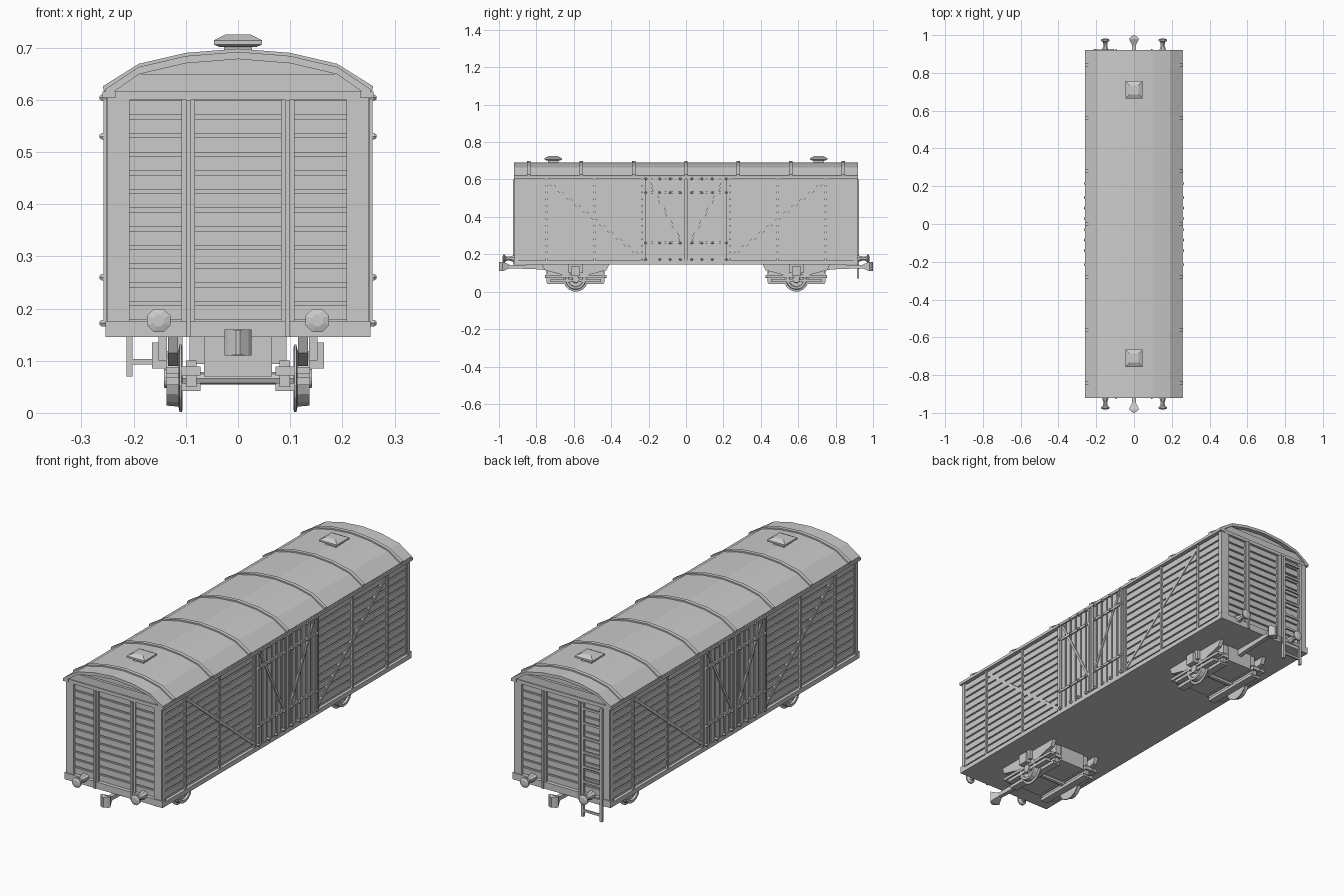
import bpy, bmesh, math
from mathutils import Matrix, Vector

if "Cube" in bpy.data.objects:
    bpy.data.objects.remove(bpy.data.objects["Cube"])

parts = {}
S = (1, -1)


def bm_of(name):
    return parts.setdefault(name, bmesh.new())


def prism(name, pts, axis, a, b):
    """Extrude a 2D outline: axis 'x' uses (y,z) points, 'y' uses (x,z), 'z' uses (x,y)."""
    bm = bm_of(name)
    put = {'x': lambda p, t: (t, p[0], p[1]), 'y': lambda p, t: (p[0], t, p[1]),
           'z': lambda p, t: (p[0], p[1], t)}[axis]
    lo = [bm.verts.new(put(p, a)) for p in pts]
    hi = [bm.verts.new(put(p, b)) for p in pts]
    bm.faces.new(lo)
    bm.faces.new(hi[::-1])
    n = len(pts)
    for i in range(n):
        j = (i + 1) % n
        bm.faces.new((lo[i], hi[i], hi[j], lo[j]))


def box(name, x0, x1, y0, y1, z0, z1):
    prism(name, [(x0, y0), (x1, y0), (x1, y1), (x0, y1)], 'z', z0, z1)


def bar(name, p, q, w, a, b):
    """Straight strip between two (y,z) points on the side."""
    p, q = Vector(p), Vector(q)
    d = (q - p).normalized() * w / 2
    n = Vector((-d.y, d.x))
    prism(name, [p + n, q + n, q - n, p - n], 'x', a, b)


def lathe(name, prof, n, centre, axis, sign=1, turn=0.0):
    """Revolve (radius, distance) points about x or y; sections are n-sided."""
    bm = bm_of(name)
    rings = []
    for r, t in prof:
        ring = []
        for i in range(n):
            a = 2 * math.pi * (i + turn) / n
            c, s = r * math.cos(a), r * math.sin(a)
            v = Vector((sign * t, c, s)) if axis == 'x' else Vector((c, sign * t, s))
            ring.append(bm.verts.new(Vector(centre) + v))
        rings.append(ring)
    for A, B in zip(rings, rings[1:]):
        for i in range(n):
            j = (i + 1) % n
            bm.faces.new((A[i], A[j], B[j], B[i]))
    bm.faces.new(rings[0])
    bm.faces.new(rings[-1])


def arch(dx, dz):
    half = [(.255 + dx, .62 + dz), (.19, .663 + dz), (.1, .684 + dz)]
    return half + [(0, .692 + dz)] + [(-x, z) for x, z in half[::-1]]


# Body core, floor and gables
box("body_core", -.24, .24, -.898, .898, .146, .61)
box("floor", -.25, .25, -.915, .915, .145, .165)
prism("gable_core", [(.24, .605)] + arch(-.012, -.008) + [(-.24, .605)], 'y', -.9, .9)

# Arched roof, ribs and two ventilators
prism("roof", arch(0, 0) + arch(-.004, -.014)[::-1], 'y', -.92, .92)
for k in range(-3, 4):
    y = k * .28
    prism("roof_ribs", arch(.004, .006) + arch(0, -.012)[::-1], 'y', y - .009, y + .009)
for sy in S:
    y = sy * .71
    box("vent_neck", -.027, .027, y - .027, y + .027, .68, .707)
    lathe_r = math.sqrt(2)
    bm = bm_of("vent_cap")
    rings = []
    for h, z in ((.035, .701), (.046, .706), (.046, .714), (.024, .725)):
        rings.append([bm.verts.new((i * h, y + j * h, z))
                      for i, j in ((-1, -1), (1, -1), (1, 1), (-1, 1))])
    for A, B in zip(rings, rings[1:]):
        for i in range(4):
            bm.faces.new((A[i], A[i - 1], B[i - 1], B[i]))
    bm.faces.new(rings[0])
    bm.faces.new(rings[-1])

# Horizontal planks with gaps, on the sides and ends
for i in range(12):
    z0 = .178 + .0357 * i
    z1 = z0 + .028
    for s in S:
        box("end_planks", -.21, .21, s * .897, s * .906, z0, z1)
        for t in S:
            box("side_planks", s * .238, s * .246, t * .22, t * .905, z0, z1)

# End framing
for s in S:
    box("end_beam", -.254, .254, s * .895, s * .92, .145, .176)
    box("end_top_rail", -.25, .25, s * .895, s * .917, .6, .616)
    prism("gable_board", [(-.24, .616), (.24, .616), (.195, .649), (-.195, .649)],
          'y', s * .895, s * .912)
    for t in S:
        box("corner_posts", t * .208, t * .247, s * .89, s * .916, .17, .605)
        box("end_posts", t * .082, t * .108, s * .9, s * .913, .145, .6)
        box("end_posts", t * .091, t * .099, s * .91, s * .926, .145, .6)

# Side framing: sill, top rail, posts and diagonals
for s in S:
    box("side_sill", s * .235, s * .254, -.915, .915, .145, .166)
    box("side_top_rail", s * .235, s * .26, -.92, .92, .603, .616)
    for t in S:
        for y in (.235, .49, .745):
            box("side_posts", s * .238, s * .252, t * y - .005, t * y + .005, .16, .606)
        box("side_posts", s * .238, s * .25, t * .895, t * .915, .16, .606)
        bar("side_braces", (t * .24, .185), (t * .735, .585), .014, s * .24, s * .2495)

# Double doors with vertical planks, straps, braces and hinges
for s in S:
    box("door_back", s * .235, s * .247, -.222, .222, .163, .606)
    for t in S:
        for k in range(6):
            y = t * (.006 + k * .036)
            box("door_planks", s * .24, s * .252, y, y + t * .027, .166, .606)
        for z in (.262, .53):
            box("door_straps", s * .25, s * .258, t * .01, t * .222, z - .006, z + .006)
        for y in (.011, .214):
            box("door_stiles", s * .25, s * .258, t * y - .006, t * y + .006, .168, .604)
        bar("door_braces", (t * .025, .268), (t * .2, .595), .011, s * .25, s * .256)
        for z in (.172, .26, .53, .604):
            for y in (.03, .085, .14, .215):
                lathe("door_bolts", [(.007, .25), (.007, .261), (.004, .265)], 6,
                      (0, t * y, z), 'x', s)

# Buffers and couplers at both ends
for s in S:
    for t in S:
        lathe("buffers", [(.02, .91), (.016, .93), (.011, .945), (.013, .962),
                          (.024, .97), (.024, .977), (.012, .981)],
              8, (t * .152, 0, .177), 'y', s, .5)
    prism("coupler_bar", [(s * .68, .11), (s * .8, .12), (s * .96, .126),
                          (s * .96, .143), (s * .68, .146)], 'x', -.01, .01)
    bm = bm_of("coupler_head")
    rings = [[bm.verts.new((i * w, s * y, .135 + j * h))
              for i, j in ((-1, -1), (1, -1), (1, 1), (-1, 1))]
             for w, h, y in ((.01, .01, .945), (.026, .025, .98), (.02, .025, .988), (.004, .024, 1.0))]
    for A, B in zip(rings, rings[1:]):
        for i in range(4):
            bm.faces.new((A[i], A[i - 1], B[i - 1], B[i]))
    bm.faces.new(rings[0])
    bm.faces.new(rings[-1])

# Running gear: frame box, spring bars, hangers, axle boxes and wheels
for s in S:
    c = s * .59
    box("bogie_box", -.093, .093, c - .15, c + .15, .094, .147)
    box("bogie_box", -.065, .065, c - .155, c + .155, .07, .147)
    lathe("axles", [(.012, -.14), (.012, .14)], 8, (0, c, .066), 'x')
    for t in S:
        box("spring_bars", t * .072, t * .108, c - .165, c + .165, .072, .089)
        box("spring_bars", t * .072, t * .108, c - .15, c + .15, .042, .057)
        box("bogie_side", t * .08, t * .1, c - .155, c + .155, .05, .1)
        prism("bogie_wings", [(c - .18, .147), (c - .165, .115), (c - .07, .09),
                              (c + .07, .09), (c + .165, .115), (c + .18, .147)],
              'x', t * .115, t * .134)
        box("leaf_springs", t * .113, t * .138, c - .165, c + .165, .075, .088)
        box("leaf_springs", t * .113, t * .138, c - .135, c + .135, .053, .068)
        box("axle_boxes", t * .136, t * .152, c - .038, c + .038, .1, .147)
        box("axle_boxes", t * .136, t * .165, c - .024, c + .024, .085, .135)
        lathe("wheels", [(.06, .106), (.066, .108), (.066, .112), (.055, .114), (.053, .137),
                         (.041, .137), (.038, .128), (.02, .128), (.018, .142)],
              16, (0, c, .066), 'x', t, .5)

# Ladder on the rear end
for x in (-.208, -.112):
    box("ladder", x - .006, x + .006, .914, .926, .07, .6)
for i in range(8):
    z = .098 + i * .068
    box("ladder", -.208, -.112, .916, .924, z - .005, z + .005)

# Turn every collected mesh into a named object
for name, bm in parts.items():
    bmesh.ops.recalc_face_normals(bm, faces=bm.faces)
    me = bpy.data.meshes.new(name)
    bm.to_mesh(me)
    bm.free()
    bpy.context.collection.objects.link(bpy.data.objects.new(name, me))
